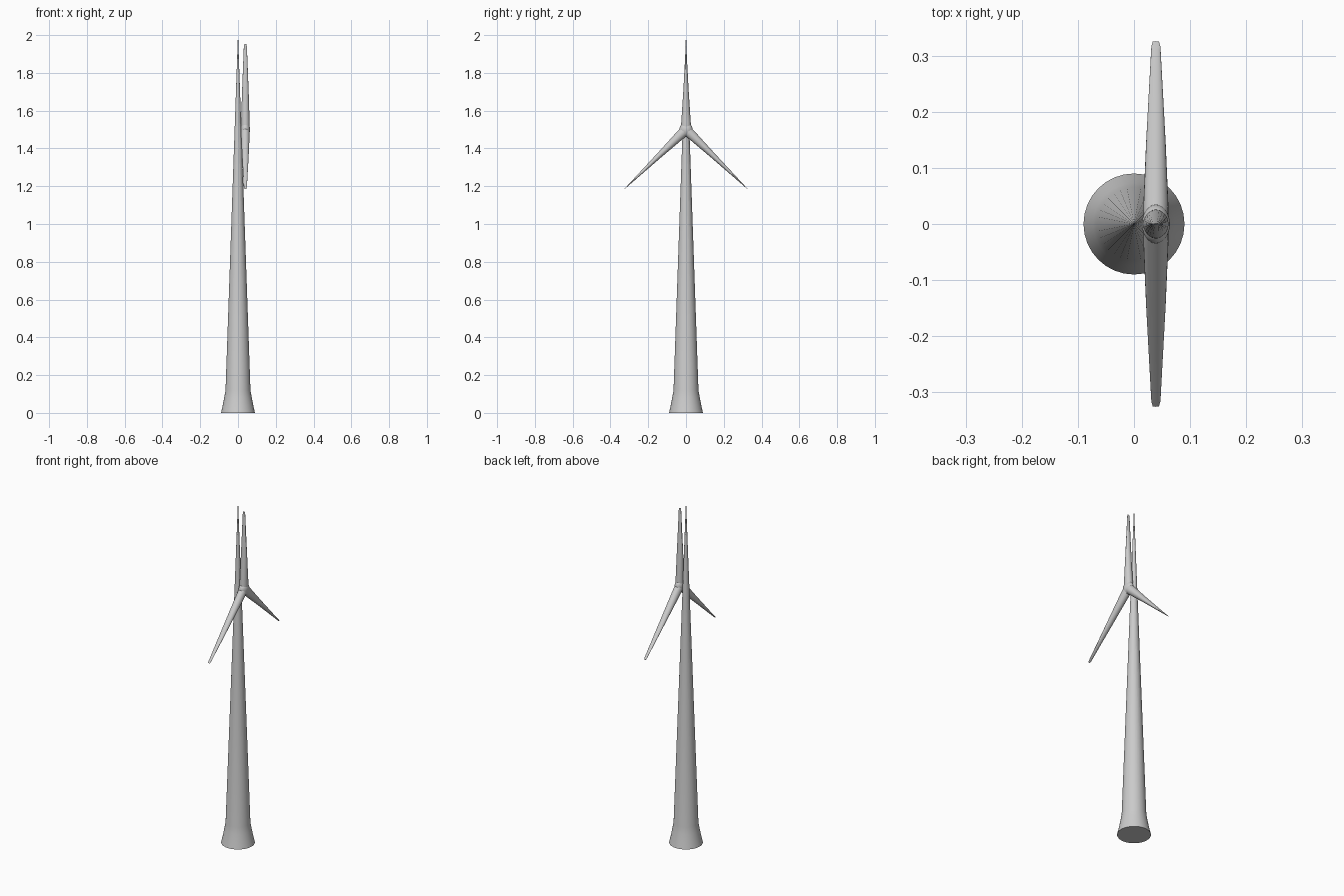
import bpy, bmesh, math
from mathutils import Matrix, Vector

if "Cube" in bpy.data.objects:
    bpy.data.objects.remove(bpy.data.objects["Cube"])


def finish(bm, name):
    bmesh.ops.recalc_face_normals(bm, faces=bm.faces)
    me = bpy.data.meshes.new(name)
    bm.to_mesh(me)
    bm.free()
    ob = bpy.data.objects.new(name, me)
    bpy.context.collection.objects.link(ob)
    bpy.ops.object.select_all(action='DESELECT')
    ob.select_set(True)
    bpy.context.view_layer.objects.active = ob
    bpy.ops.object.shade_smooth_by_angle(angle=math.radians(40))
    return ob


def loft(sections, name, n=32, matrix=Matrix()):
    """Skin capped ellipses (height, radius x, radius y) stacked along z."""
    bm = bmesh.new()
    rings = []
    for z, rx, ry in sections:
        rings.append([bm.verts.new(matrix @ Vector((
            rx * math.cos(math.tau * i / n), ry * math.sin(math.tau * i / n), z)))
            for i in range(n)])
    for a, b in zip(rings, rings[1:]):
        for i in range(n):
            j = (i + 1) % n
            bm.faces.new((a[i], a[j], b[j], b[i]))
    bm.faces.new(rings[0][::-1])
    bm.faces.new(rings[-1])
    return finish(bm, name)


# Tapered tower with flared foot and needle tip
tower = [(0, .09), (.04, .081), (.08, .073), (.12, .066), (2.0, .0004)]
loft([(z, r, r) for z, r in tower], "tower")

# Three blades, thinning to a chisel tip
hub = Vector((.039, 0, 1.5))
blade = [(0, .022, .027), (.04, .0225, .025), (.2, .0175, .0145),
         (.43, .0085, .002), (.44, .008, .0015), (.452, .0055, .0008)]
for i, angle in enumerate((0, 134, -134)):
    m = Matrix.Translation(hub) @ Matrix.Rotation(math.radians(angle), 4, 'X')
    loft(blade, f"blade_{i + 1}", 24, m)

# Rounded hub
bm = bmesh.new()
bmesh.ops.create_uvsphere(bm, u_segments=24, v_segments=16, radius=1,
                          matrix=Matrix.Translation(hub) @ Matrix.Diagonal((.025, .035, .037, 1)))
finish(bm, "hub")
